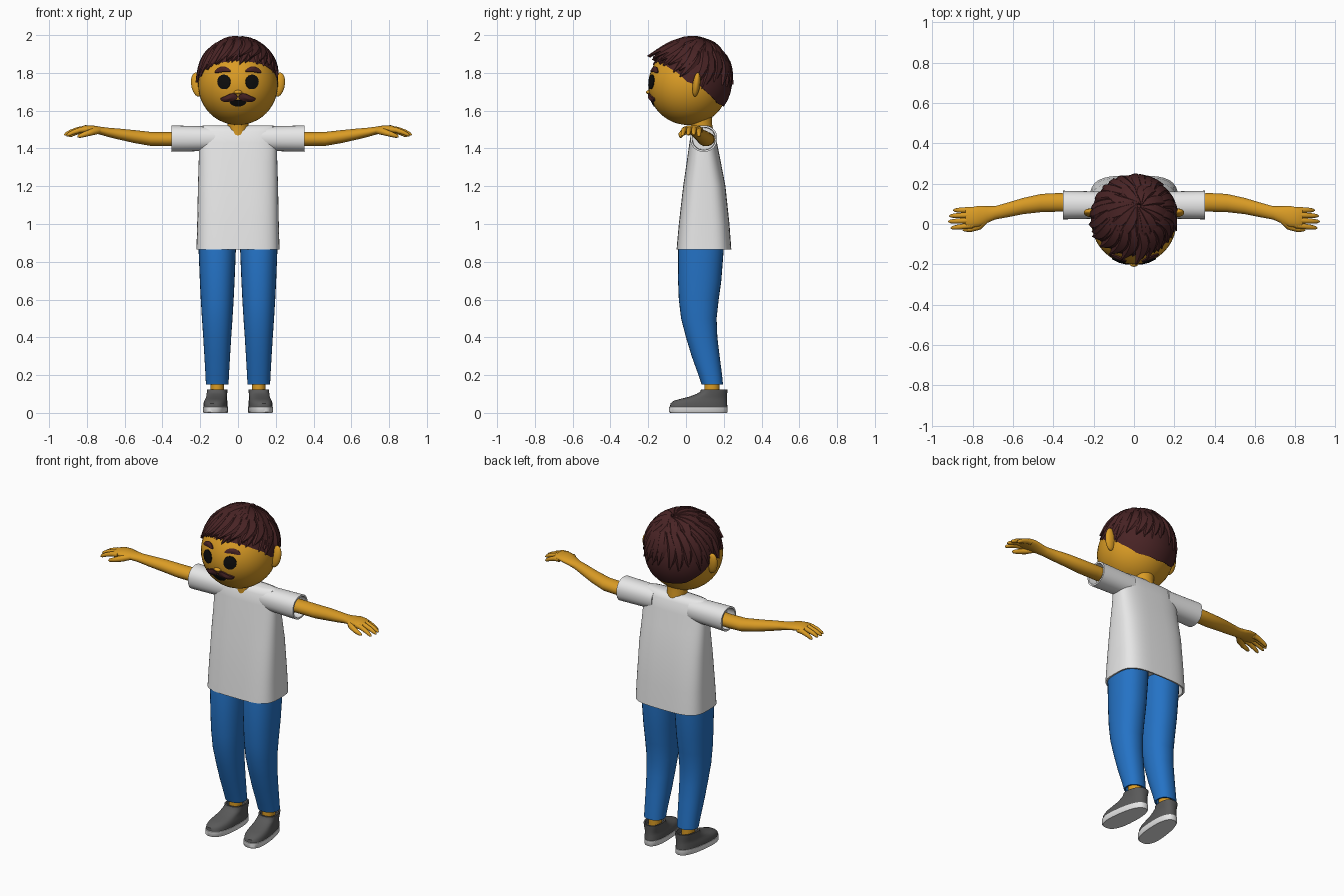
import bpy, bmesh, math, random
from mathutils import Vector

if "Cube" in bpy.data.objects:
    bpy.data.objects.remove(bpy.data.objects["Cube"])

random.seed(4)


def material(name, rgb):
    m = bpy.data.materials.new(name)
    m.diffuse_color = (*rgb, 1)
    m.use_nodes = True
    m.node_tree.nodes["Principled BSDF"].inputs["Base Color"].default_value = m.diffuse_color
    return m


SKIN = material("golden skin", (0.70, 0.33, 0.018))
HAIR = material("dark brown", (0.065, 0.017, 0.018))
WHITE = material("white cloth", (0.80, 0.80, 0.80))
BLUE = material("blue denim", (0.018, 0.17, 0.56))
GREY = material("shoe grey", (0.10, 0.10, 0.10))
BLACK = material("black", (0.004, 0.004, 0.004))


def finish(name, bm, mat, mirror=False, angle=40):
    bmesh.ops.recalc_face_normals(bm, faces=bm.faces)
    me = bpy.data.meshes.new(name)
    bm.to_mesh(me)
    bm.free()
    me.materials.append(mat)
    ob = bpy.data.objects.new(name, me)
    bpy.context.collection.objects.link(ob)
    bpy.ops.object.select_all(action='DESELECT')
    ob.select_set(True)
    bpy.context.view_layer.objects.active = ob
    bpy.ops.object.shade_smooth_by_angle(angle=math.radians(angle))
    if mirror:
        ob.modifiers.new("mirror", 'MIRROR').use_mirror_merge = False
    return ob


def add_loft(bm, rings, caps=True):
    vs = [[bm.verts.new(p) for p in r] for r in rings]
    n = len(vs[0])
    for a, b in zip(vs, vs[1:]):
        for i in range(n):
            bm.faces.new((a[i], a[(i + 1) % n], b[(i + 1) % n], b[i]))
    if caps:
        bm.faces.new(vs[0])
        bm.faces.new(vs[-1])


def loft(name, rings, mat, mirror=False, angle=40):
    bm = bmesh.new()
    add_loft(bm, rings)
    return finish(name, bm, mat, mirror, angle)


def sup(t, p):
    """Unit superellipse point; p = 2 is a circle."""
    c, s = math.cos(t), math.sin(t)
    return (math.copysign(abs(c) ** (2 / p), c), math.copysign(abs(s) ** (2 / p), s))


def ring_z(z, xc, hx, yc, hy, p=2, n=32):
    pts = [sup(2 * math.pi * i / n, p) for i in range(n)]
    return [Vector((xc + hx * u, yc + hy * v, z)) for u, v in pts]


def ring_x(x, yc, hy, zc, hz, n=24, p=2):
    pts = [sup(2 * math.pi * i / n, p) for i in range(n)]
    return [Vector((x, yc + hy * u, zc + hz * v)) for u, v in pts]


def ball(name, c, r, mat, mirror=False, tilt=0):
    bm = bmesh.new()
    bmesh.ops.create_uvsphere(bm, u_segments=40, v_segments=24, radius=1)
    for v in bm.verts:
        x, y, z = v.co.x * r[0], v.co.y * r[1], v.co.z * r[2]
        v.co = (c[0] + x + tilt * z, c[1] + y + tilt * z, c[2] + z)
    return finish(name, bm, mat, mirror)


# Shirt body, with a recessed hem
loft("shirt_body", [ring_z(z, 0, hx, yc, hy, p, 48) for z, hx, yc, hy, p in (
    (0.93, 0.20, 0.095, 0.125, 3.5), (0.866, 0.21, 0.095, 0.135, 3.5),
    (0.865, 0.22, 0.095, 0.145, 3.5), (1.0, 0.216, 0.096, 0.134, 3.5),
    (1.2, 0.212, 0.097, 0.112, 3.3), (1.33, 0.208, 0.094, 0.09, 3),
    (1.43, 0.205, 0.091, 0.073, 3), (1.49, 0.20, 0.09, 0.062, 3),
    (1.515, 0.195, 0.09, 0.045, 3), (1.522, 0.185, 0.09, 0.025, 3))], WHITE)
# Sleeves with open cuffs
loft("sleeve", [ring_x(x, 0.094, r, 1.452, r * 0.98, 32, 2.2) for x, r in (
    (0.12, 0.066), (0.22, 0.068), (0.352, 0.071), (0.352, 0.061), (0.30, 0.059))],
    WHITE, True)

# Trouser legs with hollow hems, bent at the knee
loft("trouser_leg", [ring_z(z, 0.11, hx, (a + b) / 2, (b - a) / 2, 2.2) for z, hx, a, b in (
    (0.95, 0.098, -0.03, 0.20), (0.87, 0.099, -0.042, 0.20), (0.7, 0.092, -0.042, 0.187),
    (0.6, 0.087, -0.038, 0.173), (0.5, 0.081, -0.026, 0.162), (0.4, 0.074, 0.0, 0.166),
    (0.3, 0.068, 0.03, 0.178), (0.2, 0.062, 0.066, 0.191), (0.15, 0.06, 0.083, 0.196),
    (0.15, 0.052, 0.091, 0.188), (0.19, 0.05, 0.08, 0.18))], BLUE, True)
loft("ankle", [ring_z(z, 0.11, 0.036, 0.137, 0.04) for z in (0.09, 0.22)], SKIN, True)


# Shoes: stacked foot outlines, toes turned slightly out
def foot(z, front, back, hw):
    pts = []
    for i in range(36):
        u, v = sup(2 * math.pi * i / 36, 2.5)
        y = (front + back) / 2 + v * (back - front) / 2
        w = hw * (1 - 0.10 * v)
        pts.append(Vector((0.11 + 0.09 * (0.14 - y) + u * w, y, z)))
    return pts


loft("shoe_sole", [foot(0, -0.085, 0.217, 0.059), foot(0.006, -0.09, 0.221, 0.063),
                   foot(0.032, -0.09, 0.221, 0.063), foot(0.034, -0.08, 0.215, 0.056)],
     WHITE, True)
loft("shoe_upper", [foot(*a) for a in (
    (0.03, -0.085, 0.219, 0.061), (0.05, -0.082, 0.218, 0.061), (0.064, -0.065, 0.217, 0.058),
    (0.074, -0.03, 0.217, 0.055), (0.085, 0.015, 0.217, 0.053), (0.10, 0.055, 0.218, 0.053),
    (0.112, 0.075, 0.219, 0.053), (0.125, 0.08, 0.22, 0.054), (0.125, 0.09, 0.21, 0.046),
    (0.10, 0.095, 0.205, 0.042))], GREY, True)

# Arm running into the palm
loft("arm", [ring_x(*a) for a in (
    (0.25, 0.105, 0.045, 1.45, 0.038), (0.38, 0.107, 0.046, 1.449, 0.037),
    (0.46, 0.104, 0.045, 1.45, 0.037), (0.55, 0.089, 0.040, 1.463, 0.034),
    (0.63, 0.069, 0.036, 1.476, 0.029), (0.69, 0.055, 0.033, 1.486, 0.024),
    (0.73, 0.046, 0.042, 1.494, 0.021), (0.77, 0.038, 0.052, 1.502, 0.02),
    (0.81, 0.032, 0.05, 1.505, 0.018), (0.835, 0.03, 0.043, 1.502, 0.012))], SKIN, True)


def tube(bm, pts, radii, n=12):
    pts = [Vector(p) for p in pts]
    rings = []
    for i, (p, r) in enumerate(zip(pts, radii)):
        t = (pts[min(i + 1, len(pts) - 1)] - pts[max(i - 1, 0)]).normalized()
        a = t.cross(Vector((0, 0, 1))).normalized()
        b = a.cross(t)
        rings.append([p + r * (a * math.cos(k * 2 * math.pi / n) + b * math.sin(k * 2 * math.pi / n))
                      for k in range(n)])
    add_loft(bm, rings)


# Fingers and thumb
bm = bmesh.new()
for y0, y1, tip, dz in ((0.07, 0.068, 0.895, -0.008), (0.045, 0.04, 0.915, 0),
                        (0.019, 0.012, 0.92, 0), (-0.006, -0.02, 0.908, -0.004)):
    L = tip - 0.80
    tube(bm, [(0.80 + L * t, y0 + (y1 - y0) * t, 1.505 + dz - 0.034 * t * t)
              for t in (0, 0.35, 0.7, 0.92, 1)], (0.015, 0.014, 0.012, 0.009, 0.003))
tube(bm, [(0.735, 0.02, 1.494), (0.77, -0.012, 1.488), (0.81, -0.026, 1.475),
          (0.84, -0.028, 1.465), (0.85, -0.028, 1.462)], (0.016, 0.018, 0.014, 0.01, 0.003))
finish("fingers", bm, SKIN, True)

# Neck, head, ears, nose
loft("neck", [ring_z(z, 0, r, y, r) for z, r, y in (
    (1.42, 0.055, 0.085), (1.48, 0.062, 0.085), (1.53, 0.056, 0.082), (1.60, 0.07, 0.07))], SKIN)
HC, HR = (0, 0.012, 1.735), (0.211, 0.212, 0.211)
ball("head", HC, HR, SKIN)
ball("ear", (0.215, 0.055, 1.738), (0.033, 0.02, 0.064), SKIN, True, 0.12)
ball("nose", (0, -0.196, 1.698), (0.022, 0.016, 0.011), SKIN)


# Face details: discs mapped onto the front of the head
def patch(name, shape, mat, heights, mirror=True):
    bm = bmesh.new()
    steps, n = len(heights), 28
    rings = []
    for k, h in enumerate(heights):
        r = max(1 - k / (steps - 1), 0.02)
        if k == 1 and steps > 3:
            r = 0.97
        ring = []
        for i in range(n):
            a = 2 * math.pi * i / n
            x, z = shape(r * math.cos(a), r * math.sin(a))
            q = 1 - (x / HR[0]) ** 2 - ((z - HC[2]) / HR[2]) ** 2
            p = Vector((x, HC[1] - HR[1] * math.sqrt(max(q, 0)), z))
            ring.append(p + (p - Vector(HC)).normalized() * h)
        rings.append(ring)
    add_loft(bm, rings)
    finish(name, bm, mat, mirror)


patch("eye", lambda u, v: (0.074 + 0.035 * u, 1.752 + 0.039 * v), BLACK, (-0.002, 0.004, 0.005, 0.005))
patch("eyebrow", lambda u, v: (0.08 + 0.042 * u, 1.818 + 0.014 * v - 0.013 * u * u - 0.003 * u),
      HAIR, (-0.004, 0.006, 0.01, 0.012))
patch("mustache", lambda u, v: (0.047 + 0.045 * u, 1.668 + 0.019 * v * (1 - 0.3 * u) - 0.006 * math.sin(2.5 * u)),
      HAIR, (-0.004, 0.007, 0.013, 0.016))
patch("mouth", lambda u, v: (0.046 * u, 1.652 + (0.004 if v > 0 else 0.03) * v),
      BLACK, (-0.002, 0.003, 0.004, 0.004), False)

# Hair cap: dome trimmed along a hairline that varies around the head
DC, DR = Vector((0, 0.03, 1.755)), Vector((0.213, 0.214, 0.22))
LINE = ((0, 1.868), (40, 1.85), (70, 1.80), (86, 1.745), (98, 1.745), (115, 1.69), (140, 1.635), (180, 1.62))


def hairline(az):
    d = abs((az + 180) % 360 - 180)
    for (a, za), (b, zb) in zip(LINE, LINE[1:]):
        if d <= b:
            return za + (zb - za) * (d - a) / (b - a)


def polar(z):
    return math.acos(max(-1, min(1, (z - DC.z) / DR.z)))


def direction(az, pol):
    a = math.radians(az)
    return Vector((math.sin(a) * math.sin(pol), -math.cos(a) * math.sin(pol), math.cos(pol)))


rings = []
for t, s in [(0.02 + 0.98 * k / 12, 1) for k in range(13)] + [(1, 0.88)]:
    rings.append([DC + s * DR * direction(az, t * polar(hairline(az))) for az in range(0, 360, 6)])
loft("hair_cap", rings, HAIR)

# Hair locks: ridged, tapered strands sweeping out from the crown
CROWN = Vector((0.12, 0.30, 1)).normalized()
bm = bmesh.new()


def lock(az, z, start, swirl, width, lift=0.02, thick=0.022):
    end = direction(az, polar(z))
    side = CROWN.cross(end).normalized()
    rings = []
    for k in range(8):
        t = k / 7
        d = CROWN.slerp(end, start + (1 - start) * t)
        d = (d + side * swirl * math.sin(math.pi * t) * 0.5).normalized()
        p = DC + DR * d * (1.0 + lift * t * t)
        w = width * (0.45 + 0.55 * math.sin(math.pi * min(t * 1.25, 0.5))) * (1 - t ** 3) + 0.002
        h = thick * (0.35 + 0.65 * math.sin(math.pi * min(t + 0.15, 1))) * (1 - 0.6 * t)
        rings.append([p - side * w - d * 0.006, p + d * h - side * w * 0.35,
                      p + d * h * 0.7 + side * w * 0.5, p + side * w - d * 0.006,
                      p - d * 0.016])
    add_loft(bm, rings)


for i in range(24):                                   # lower layer
    az = i * 15 + random.uniform(-4, 4)
    z = max(hairline(az) - 0.01, 1.735 + random.uniform(-0.03, 0.025))
    lock(az, z, 0.3, random.uniform(0.1, 0.3), 0.042, random.uniform(0.0, 0.04))
for i in range(15):                                   # upper layer
    az = i * 24 + 8 + random.uniform(-6, 6)
    lock(az, 1.86 + random.uniform(-0.03, 0.03), 0.04, random.uniform(0.15, 0.35), 0.048, 0.03, 0.028)
for az, z, lift in ((-82, 1.75, 0.05), (-66, 1.78, 0.06), (-50, 1.815, 0.08), (-34, 1.84, 0.10),
                    (-17, 1.855, 0.14), (2, 1.862, 0.25), (18, 1.865, 0.16), (36, 1.86, 0.09),
                    (54, 1.84, 0.06), (72, 1.81, 0.04)):      # swept fringe
    lock(az, z, 0.35, 0.28, 0.045, lift, 0.024)
finish("hair_locks", bm, HAIR, angle=25)
